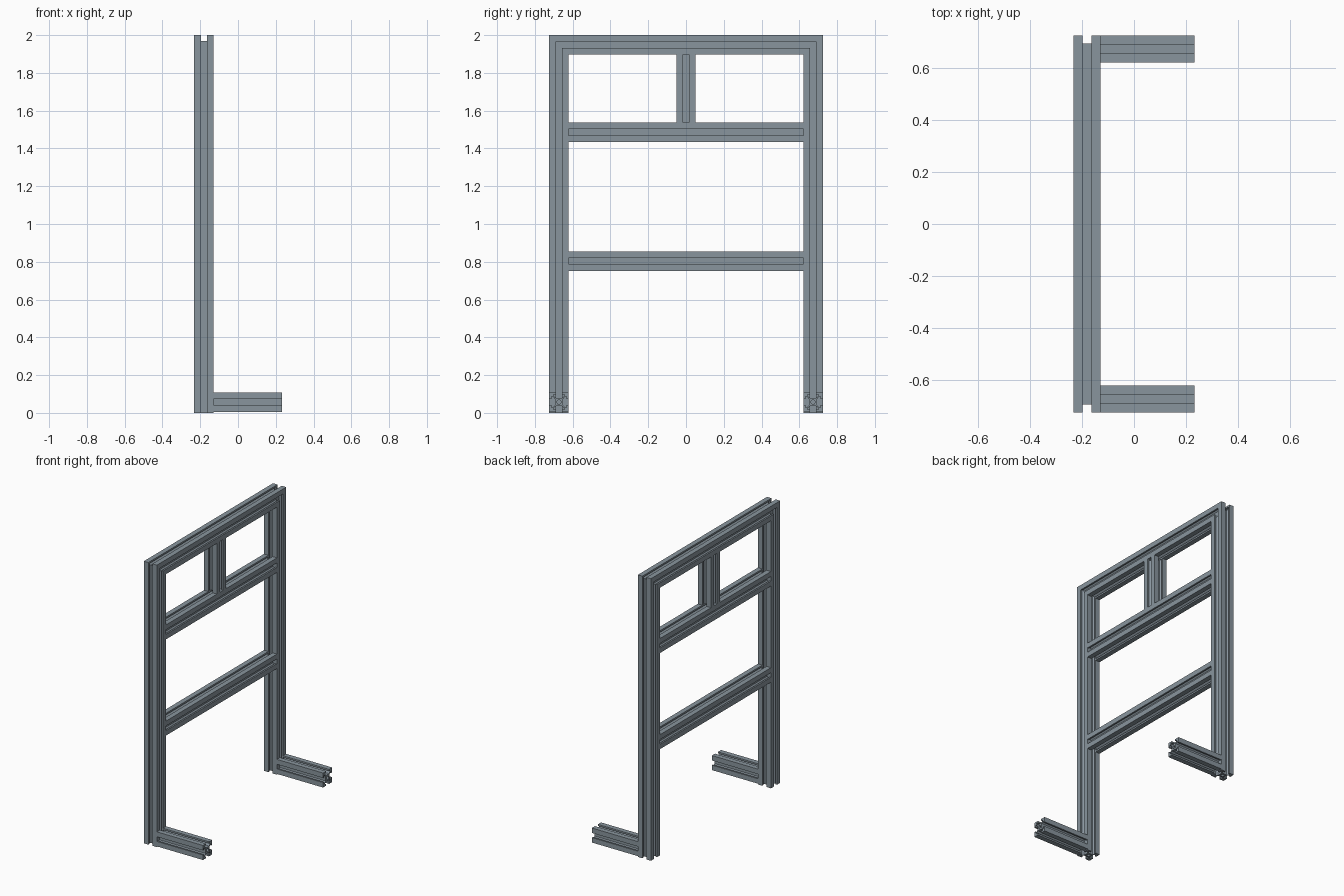
import bpy, bmesh, math
from mathutils import Vector

if "Cube" in bpy.data.objects:
    bpy.data.objects.remove(bpy.data.objects["Cube"])

# Brushed grey aluminium
metal = bpy.data.materials.new("grey aluminium")
metal.use_nodes = True
COLOR = (0.25, 0.30, 0.34, 1)
metal.diffuse_color = COLOR
metal.node_tree.nodes["Principled BSDF"].inputs["Base Color"].default_value = COLOR

H = 0.0515        # half width of the extrusion
SLOT = 0.0165     # half width of the slot mouth
LIP = 0.040       # inner side of the slot lip
POCKET = 0.029    # half width of the slot pocket
FLOOR = 0.0215    # slot floor, from the centre
BORE = 0.011      # centre hole radius


def slot_section():
    """Square T-slot outline, one quarter turned four times."""
    side = [(H, -SLOT), (LIP, -SLOT), (LIP, -POCKET), (POCKET + 0.004, -POCKET),
            (FLOOR, -SLOT), (FLOOR, SLOT), (POCKET + 0.004, POCKET),
            (LIP, POCKET), (LIP, SLOT), (H, SLOT), (H, H)]
    pts = []
    for _ in range(4):
        pts += side
        side = [(-v, u) for u, v in side]
    return pts


def bore_section(n=16):
    return [(BORE * math.cos(2 * math.pi * i / n), BORE * math.sin(2 * math.pi * i / n))
            for i in range(n)]


def extrusion(name, start, end, side, cut_start=0, cut_end=0):
    """Bar from start to end; the cuts slope its ends along the side axis."""
    a, b, u = Vector(start), Vector(end), Vector(side)
    t = (b - a).normalized()
    v = t.cross(u)
    bm = bmesh.new()
    caps = [[], []]
    for loop in (slot_section(), bore_section()):
        rings = [[bm.verts.new(p + u * i + v * j + t * (i * cut)) for i, j in loop]
                 for p, cut in ((a, cut_start), (b, cut_end))]
        for k in range(len(loop)):
            m = (k + 1) % len(loop)
            bm.faces.new((rings[0][k], rings[0][m], rings[1][m], rings[1][k]))
            for cap, ring in zip(caps, rings):
                cap.append(bm.edges.get((ring[k], ring[m])))
    for cap, normal in zip(caps, (-t, t)):
        bmesh.ops.triangle_fill(bm, edges=cap, use_beauty=True, normal=normal)
    bmesh.ops.recalc_face_normals(bm, faces=bm.faces)
    mesh = bpy.data.meshes.new(name)
    bm.to_mesh(mesh)
    bm.free()
    mesh.materials.append(metal)
    bpy.context.collection.objects.link(bpy.data.objects.new(name, mesh))


X = -0.1805           # frame plane
Y = 0.724 - H         # leg centre line
TOP = 2 - H           # top beam centre line
INNER = Y - H

# Legs with mitred tops, and feet
for label, s in (("right", -1), ("left", 1)):
    extrusion(label + "_leg", (X, s * Y, 0), (X, s * Y, TOP), (0, s, 0), 0, 1)
    extrusion(label + "_foot", (X + H, s * Y, 0.057), (-X + H, s * Y, 0.057), (0, 1, 0))

# Mitred top beam
extrusion("top_beam", (X, -Y, TOP), (X, Y, TOP), (0, 0, 1), -1, 1)

# Cross rails and short centre post
MID = 1.486
for label, z in (("lower_rail", 0.804), ("middle_rail", MID)):
    extrusion(label, (X, -INNER, z), (X, INNER, z), (0, 0, 1))
extrusion("centre_post", (X, 0, MID + H), (X, 0, TOP - H), (0, 1, 0))
